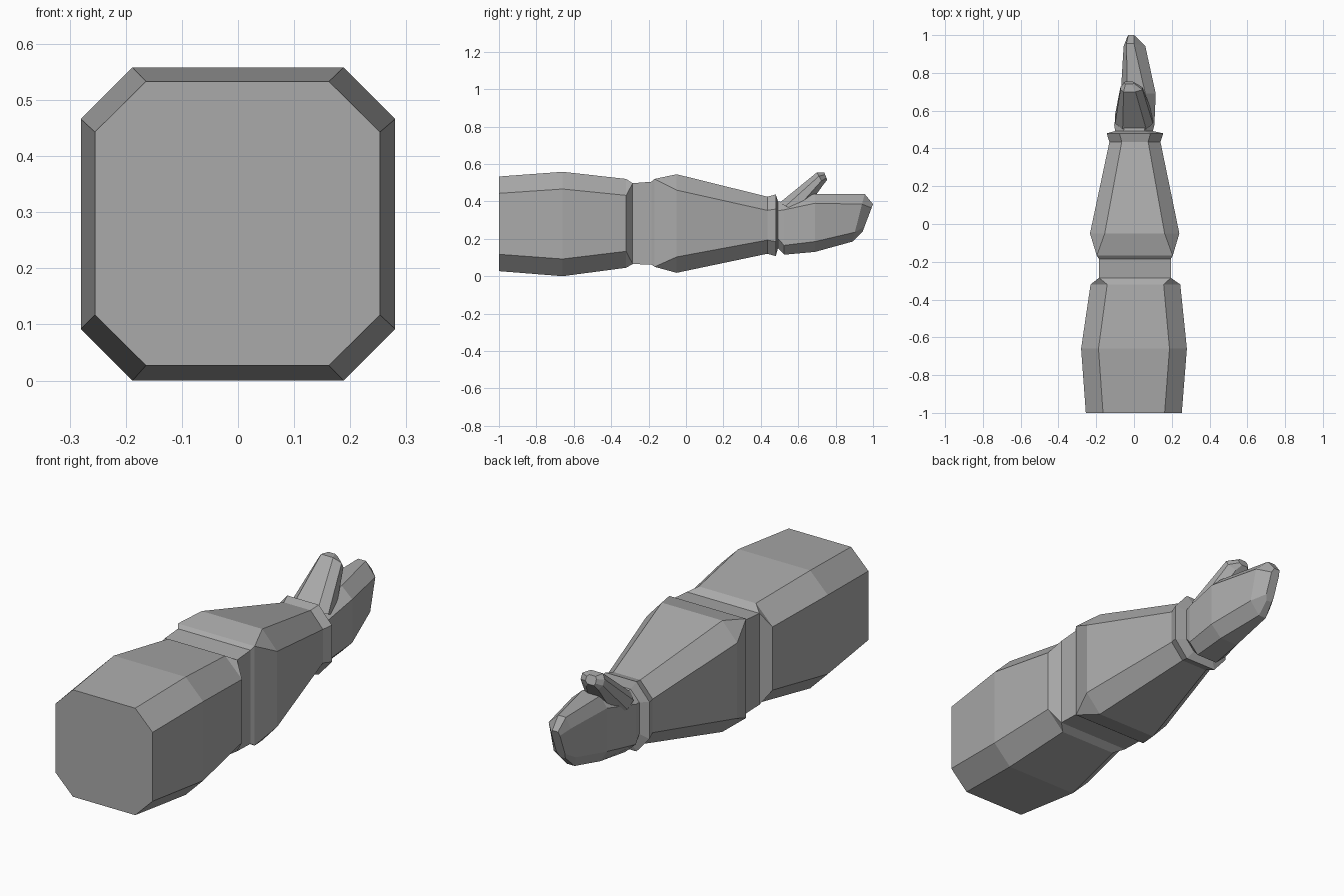
import bpy, bmesh

if "Cube" in bpy.data.objects:
    bpy.data.objects.remove(bpy.data.objects["Cube"])

grey = bpy.data.materials.new("plain grey")
grey.diffuse_color = (0.4, 0.4, 0.4, 1)
grey.use_nodes = True
grey.node_tree.nodes["Principled BSDF"].inputs["Base Color"].default_value = grey.diffuse_color


def ring(bm, low, high, xs, flat_x, flat_z):
    """Eight-sided section. low/high are (y, z) of the bottom and top edges, xs the
    outer width, flat_x the width of the top/bottom facets, flat_z the side facets."""
    (y0, z0), (y1, z1) = low, high
    (x0, x1), (a, b), (c, d) = xs, flat_x, flat_z
    pts = [(a, z0), (b, z0), (x1, c), (x1, d), (b, z1), (a, z1), (x0, d), (x0, c)]
    return [bm.verts.new((x, y0 + (y1 - y0) * (z - z0) / (z1 - z0), z)) for x, z in pts]


def loft(name, sections, cap_start=False, cap_end=False):
    bm = bmesh.new()
    rings = [ring(bm, *s) for s in sections]
    for r, s in zip(rings, rings[1:]):
        for i in range(8):
            j = (i + 1) % 8
            bm.faces.new((r[i], r[j], s[j], s[i]))
    if cap_start:
        bm.faces.new(rings[0][::-1])
    if cap_end:
        bm.faces.new(rings[-1])
    # square sections collapse their chamfers here
    bmesh.ops.remove_doubles(bm, verts=bm.verts, dist=0.0005)
    bmesh.ops.recalc_face_normals(bm, faces=bm.faces)
    me = bpy.data.meshes.new(name)
    bm.to_mesh(me)
    bm.free()
    me.materials.append(grey)
    ob = bpy.data.objects.new(name, me)
    bpy.context.collection.objects.link(ob)
    return ob


def octagon(y, x0, x1, z0, z1, cx, cz):
    """Upright section with corners cut by cx and cz."""
    return ((y, z0), (y, z1), (x0, x1), (x0 + cx, x1 - cx), (z0 + cz, z1 - cz))


# square sections shared by neighbouring parts
elbow_front = octagon(-0.285, -0.185, 0.195, 0.065, 0.497, 0, 0)
elbow_back = octagon(-0.185, -0.185, 0.195, 0.062, 0.505, 0, 0)
wrist = octagon(0.435, -0.13, 0.14, 0.12, 0.425, 0.065, 0.073)
wrist_end = octagon(0.492, -0.1, 0.1, 0.15, 0.4, 0.045, 0.05)

# upper arm, pinched to the square elbow
loft("upper_arm", [
    octagon(-1.0, -0.255, 0.253, 0.027, 0.533, 0.091, 0.09),
    octagon(-0.66, -0.28, 0.28, 0.0, 0.558, 0.092, 0.092),
    octagon(-0.32, -0.23, 0.245, 0.045, 0.52, 0.088, 0.088),
    elbow_front], cap_start=True)

# elbow joint
loft("elbow", [elbow_front, elbow_back])

# forearm, square rim opening to chamfered sides
loft("forearm", [
    elbow_back,
    octagon(-0.168, -0.197, 0.205, 0.05, 0.52, 0, 0),
    octagon(-0.05, -0.233, 0.24, 0.018, 0.545, 0.078, 0.085),
    wrist])

# flared cuff
loft("cuff", [
    wrist,
    octagon(0.48, -0.145, 0.155, 0.107, 0.437, 0.068, 0.078),
    wrist_end])

# closed fingers, leaning forward at the top
loft("hand", [
    wrist_end,
    ((0.525, 0.115), (0.525, 0.395), (-0.105, 0.108), (-0.05, 0.06), (0.165, 0.355)),
    ((0.69, 0.13), (0.69, 0.44), (-0.07, 0.115), (-0.035, 0.06), (0.185, 0.39)),
    ((0.89, 0.185), (0.955, 0.44), (-0.055, 0.06), (-0.04, 0.0), (0.235, 0.385)),
    ((0.945, 0.24), (1.0, 0.385), (-0.035, 0.01), (-0.03, 0.0), (0.265, 0.365)),
], cap_end=True)

# raised thumb
loft("thumb", [
    ((0.62, 0.33), (0.5, 0.392), (-0.1, 0.1), (-0.06, 0.065), (0.35, 0.375)),
    ((0.735, 0.49), (0.7, 0.555), (-0.072, 0.045), (-0.055, 0.008), (0.51, 0.535)),
    ((0.755, 0.515), (0.74, 0.553), (-0.052, 0.0), (-0.045, -0.012), (0.525, 0.543)),
], cap_start=True, cap_end=True)
